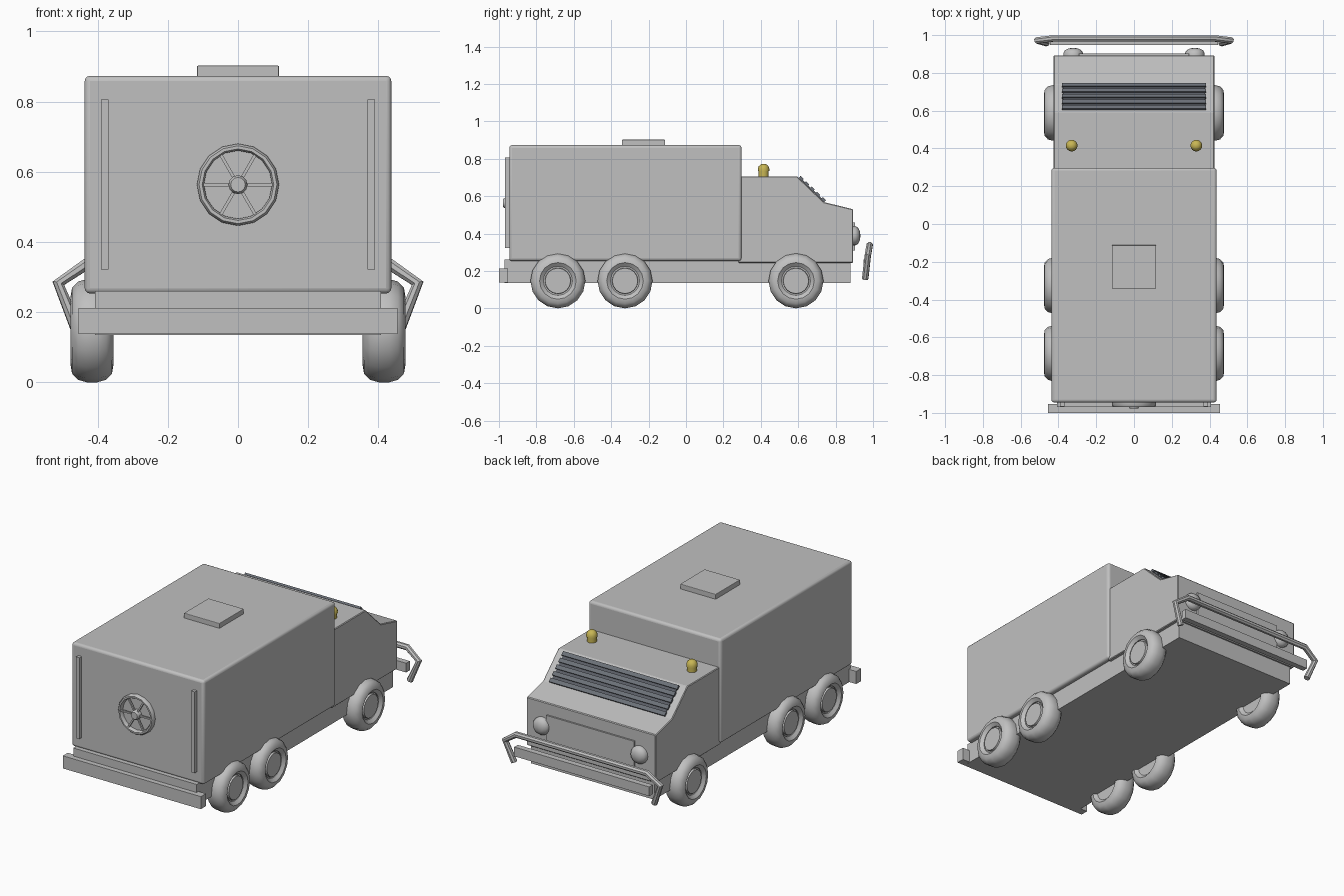
import bpy, bmesh, math
from mathutils import Matrix, Vector

if "Cube" in bpy.data.objects:
    bpy.data.objects.remove(bpy.data.objects["Cube"])


def material(name, rgb):
    m = bpy.data.materials.new(name)
    m.diffuse_color = (*rgb, 1)
    m.use_nodes = True
    m.node_tree.nodes["Principled BSDF"].inputs["Base Color"].default_value = m.diffuse_color
    return m


GREY = material("body grey", (0.53, 0.53, 0.53))
DARK = material("dark glass", (0.10, 0.11, 0.13))
SLAT = material("slat grey", (0.15, 0.165, 0.19))
AMBER = material("beacon yellow", (0.58, 0.47, 0.09))


def add(name, bm, mat, smooth=False, bevel=0, segments=2):
    bmesh.ops.recalc_face_normals(bm, faces=bm.faces)
    me = bpy.data.meshes.new(name)
    bm.to_mesh(me)
    bm.free()
    me.materials.append(mat)
    ob = bpy.data.objects.new(name, me)
    bpy.context.collection.objects.link(ob)
    if bevel:
        b = ob.modifiers.new("bevel", 'BEVEL')
        b.width, b.segments = bevel, segments
    if smooth:
        bpy.ops.object.select_all(action='DESELECT')
        ob.select_set(True)
        bpy.context.view_layer.objects.active = ob
        bpy.ops.object.shade_smooth_by_angle(angle=math.radians(40))
    return ob


def box(name, lo, hi, mat=GREY, **kw):
    lo, hi = Vector(lo), Vector(hi)
    bm = bmesh.new()
    bmesh.ops.create_cube(bm, size=1, matrix=Matrix.Translation((lo + hi) / 2)
                          @ Matrix.Diagonal((*(hi - lo), 1)))
    return add(name, bm, mat, **kw)


def lathe(name, profile, centre, axis, sides, mat=GREY, closed=False, smooth=True):
    """Spin (radius, height) points around an axis; zero radius closes the end."""
    bm = bmesh.new()
    q = Vector((0, 0, 1)).rotation_difference(Vector(axis)).to_matrix().to_4x4()
    rings = []
    for r, h in profile:
        if r == 0:
            rings.append([bm.verts.new((0, 0, h))] * sides)
        else:
            rings.append([bm.verts.new((r * math.cos(i * math.tau / sides),
                                        r * math.sin(i * math.tau / sides), h))
                          for i in range(sides)])
    pairs = list(zip(rings, rings[1:]))
    if closed:
        pairs.append((rings[-1], rings[0]))
    for a, b in pairs:
        for i in range(sides):
            j = (i + 1) % sides
            bm.faces.new(dict.fromkeys((a[i], a[j], b[j], b[i])))
    bm.transform(Matrix.Translation(centre) @ q)
    return add(name, bm, mat, smooth=smooth)


# Chassis and bumpers
box("chassis", (-0.407, -0.97, 0.135), (0.407, 0.88, 0.26))
box("rear_bumper", (-0.455, -1.0, 0.137), (0.455, -0.953, 0.212))
box("front_bumper", (-0.445, 0.948, 0.205), (0.445, 0.982, 0.26))

# Cargo body with roof hatch
box("cargo_body", (-0.437, -0.945, 0.253), (0.437, 0.297, 0.873),
    bevel=0.015, segments=3, smooth=True)
box("roof_hatch", (-0.117, -0.342, 0.865), (0.117, -0.112, 0.902), bevel=0.003)

# Cab from a side profile
bm = bmesh.new()
side = [(0.28, 0.243), (0.893, 0.243), (0.893, 0.53), (0.738, 0.568),
        (0.594, 0.706), (0.28, 0.706)]
face = bm.faces.new([bm.verts.new((-0.426, y, z)) for y, z in side])
ext = bmesh.ops.extrude_face_region(bm, geom=[face])
bmesh.ops.translate(bm, vec=(0.852, 0, 0),
                    verts=[v for v in ext["geom"] if isinstance(v, bmesh.types.BMVert)])
add("cab", bm, GREY, bevel=0.004, segments=1)

# Windscreen plate and its slats, lying on the slope
top, low = Vector((0, 0.594, 0.706)), Vector((0, 0.738, 0.568))
along = (low - top).normalized()
normal = Vector((0, -along.z, along.y))
tilt = Matrix.Rotation(math.atan2(along.z, along.y), 4, 'X')


def slope_box(name, t, size, lift, mat):
    bm = bmesh.new()
    bmesh.ops.create_cube(bm, size=1, matrix=Matrix.Translation(
        top + (low - top) * t + normal * lift) @ tilt @ Matrix.Diagonal((*size, 1)))
    add(name, bm, mat)


slope_box("windscreen", 0.53, (0.75, 0.18, 0.008), 0.002, DARK)
for i in range(5):
    slope_box("windscreen_slat", 0.12 + i * 0.205, (0.762, 0.024, 0.012), 0.008, SLAT)

# Nose panel and headlights
box("nose_panel", (-0.29, 0.88, 0.31), (0.29, 0.903, 0.46))
for s in (-1, 1):
    lathe("headlight", [(0.052, -0.01), (0.052, 0.012), (0.044, 0.026),
                        (0.026, 0.036), (0, 0.04)],
          (s * 0.322, 0.893, 0.388), (0, 1, 0), 16)
    # Roof beacons
    lathe("beacon", [(0.027, -0.01), (0.027, 0.03), (0.031, 0.03), (0.031, 0.042),
                     (0.026, 0.056), (0.015, 0.066), (0, 0.069)],
          (s * 0.33, 0.415, 0.704), (0, 0, 1), 16, AMBER)
    # Rear vertical rails
    x = s * 0.38
    box("rear_rail", (x - 0.011, -0.967, 0.322), (x + 0.011, -0.94, 0.806))
    # Wheels: rounded tyre and dished hub
    for y in (-0.685, -0.326, 0.588):
        c = (s * 0.416, y, 0.147)
        lathe("tyre", [(0.078, -0.045), (0.098, -0.061), (0.122, -0.057), (0.14, -0.04),
                       (0.147, -0.015), (0.147, 0.015), (0.14, 0.04), (0.122, 0.057),
                       (0.098, 0.061), (0.078, 0.045)], c, (s, 0, 0), 16, closed=True)
        lathe("wheel_hub", [(0, -0.045), (0.08, -0.045), (0.08, 0.038), (0.07, 0.038),
                            (0.068, 0.05), (0, 0.05)], c, (s, 0, 0), 16)

# Round rear handwheel: ring, hub and six spokes
hc = Vector((0, -0.945, 0.563))
lathe("handwheel_ring", [(0.117, -0.005), (0.117, 0.016), (0.111, 0.024), (0.102, 0.024),
                         (0.097, 0.016), (0.097, -0.005)],
      hc, (0, -1, 0), 16, closed=True)
lathe("handwheel_hub", [(0.027, -0.005), (0.027, 0.024), (0.021, 0.033), (0, 0.033)],
      hc, (0, -1, 0), 12)
for i in range(3):
    bm = bmesh.new()
    bmesh.ops.create_cube(bm, size=1, matrix=Matrix.Translation(hc + Vector((0, -0.014, 0)))
                          @ Matrix.Rotation(i * math.pi / 3, 4, 'Y')
                          @ Matrix.Diagonal((0.204, 0.01, 0.009, 1)))
    add("handwheel_spokes", bm, GREY)

# Bent tubular bull bar
half = [(0.43, 0.982, 0.338), (0.512, 0.972, 0.282), (0.462, 0.958, 0.158)]
path = [(-x, y, z) for x, y, z in reversed(half)] + half
cu = bpy.data.curves.new("bull_bar", 'CURVE')
cu.dimensions = '3D'
cu.bevel_depth, cu.bevel_resolution, cu.use_fill_caps = 0.018, 2, True
sp = cu.splines.new('POLY')
sp.points.add(len(path) - 1)
for p, co in zip(sp.points, path):
    p.co = (*co, 1)
cu.materials.append(GREY)
bar = bpy.data.objects.new("bull_bar", cu)
bpy.context.collection.objects.link(bar)
bpy.ops.object.select_all(action='DESELECT')
bar.select_set(True)
bpy.context.view_layer.objects.active = bar
bpy.ops.object.convert(target='MESH')
bpy.ops.object.shade_smooth_by_angle(angle=math.radians(40))
